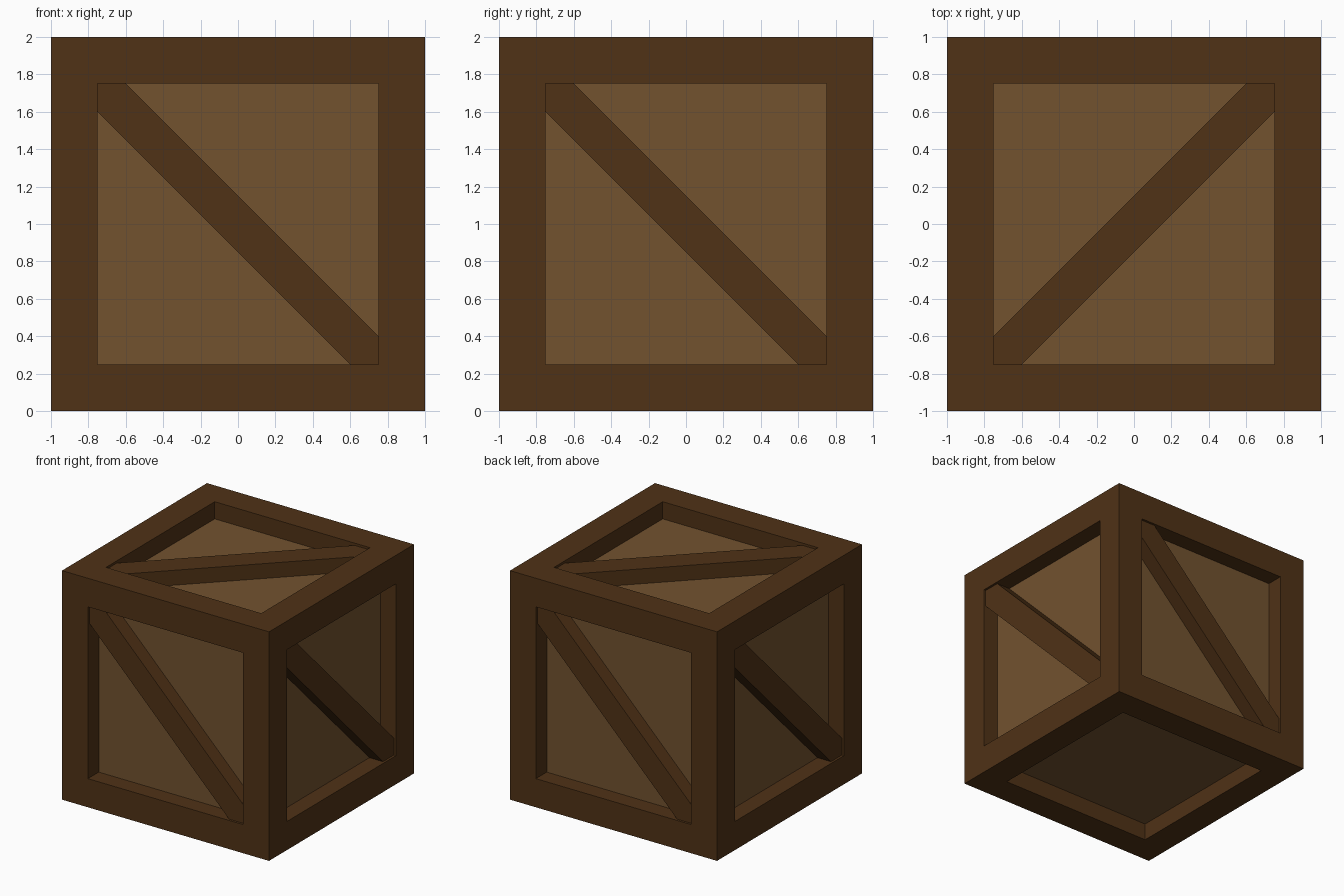
import bpy, bmesh
from math import radians
from mathutils import Matrix, Vector

if "Cube" in bpy.data.objects:
    bpy.data.objects.remove(bpy.data.objects["Cube"])

FRAME = 0.25        # width of the frame boards
DEPTH = 0.15        # how far panels sit behind the frame
BRACE_RECESS = 0.02 # how far braces sit behind the frame


def material(name, colour):
    m = bpy.data.materials.new(name)
    m.diffuse_color = (*colour, 1)
    m.use_nodes = True
    m.node_tree.nodes["Principled BSDF"].inputs["Base Color"].default_value = m.diffuse_color
    return m


dark = material("dark_wood", (0.080, 0.032, 0.008))
light = material("light_wood", (0.168, 0.084, 0.028))


def finish(bm, name, mats):
    bmesh.ops.recalc_face_normals(bm, faces=bm.faces)
    me = bpy.data.meshes.new(name)
    bm.to_mesh(me)
    bm.free()
    for m in mats:
        me.materials.append(m)
    ob = bpy.data.objects.new(name, me)
    bpy.context.collection.objects.link(ob)
    return ob


# Crate body: cube whose six faces are inset and pushed in as panels
bm = bmesh.new()
bmesh.ops.create_cube(bm, size=2, matrix=Matrix.Translation((0, 0, 1)))
panels = bm.faces[:]
bmesh.ops.inset_individual(bm, faces=panels, thickness=FRAME, use_even_offset=True)
for panel in panels:
    normal = panel.normal.copy()
    pushed = bmesh.ops.extrude_discrete_faces(bm, faces=[panel])["faces"][0]
    pushed.material_index = 1
    bmesh.ops.translate(bm, verts=pushed.verts[:], vec=normal * -DEPTH)
finish(bm, "crate_body", [dark, light])


# Diagonal braces: strip clipped to the panel opening, modelled on the front
def brace(name, rotation):
    a, b = 1 - FRAME, 0.6
    outline = [(-a, a), (-a, b), (b, -a), (a, -a), (a, -b), (-b, a)]
    bm = bmesh.new()
    face = bm.faces.new([bm.verts.new((u, -(1 - BRACE_RECESS), v)) for u, v in outline])
    ext = bmesh.ops.extrude_face_region(bm, geom=[face], use_keep_orig=True)["geom"]
    back = [g for g in ext if isinstance(g, bmesh.types.BMVert)]
    bmesh.ops.translate(bm, verts=back, vec=Vector((0, DEPTH - BRACE_RECESS, 0)))
    bm.transform(Matrix.Translation((0, 0, 1)) @ rotation)
    finish(bm, name, [dark])


for i, side in enumerate(("front", "right", "back", "left")):
    brace(side + "_brace", Matrix.Rotation(radians(90 * i), 4, "Z"))
brace("top_brace", Matrix.Rotation(radians(90), 4, "Z") @ Matrix.Rotation(radians(-90), 4, "X"))
